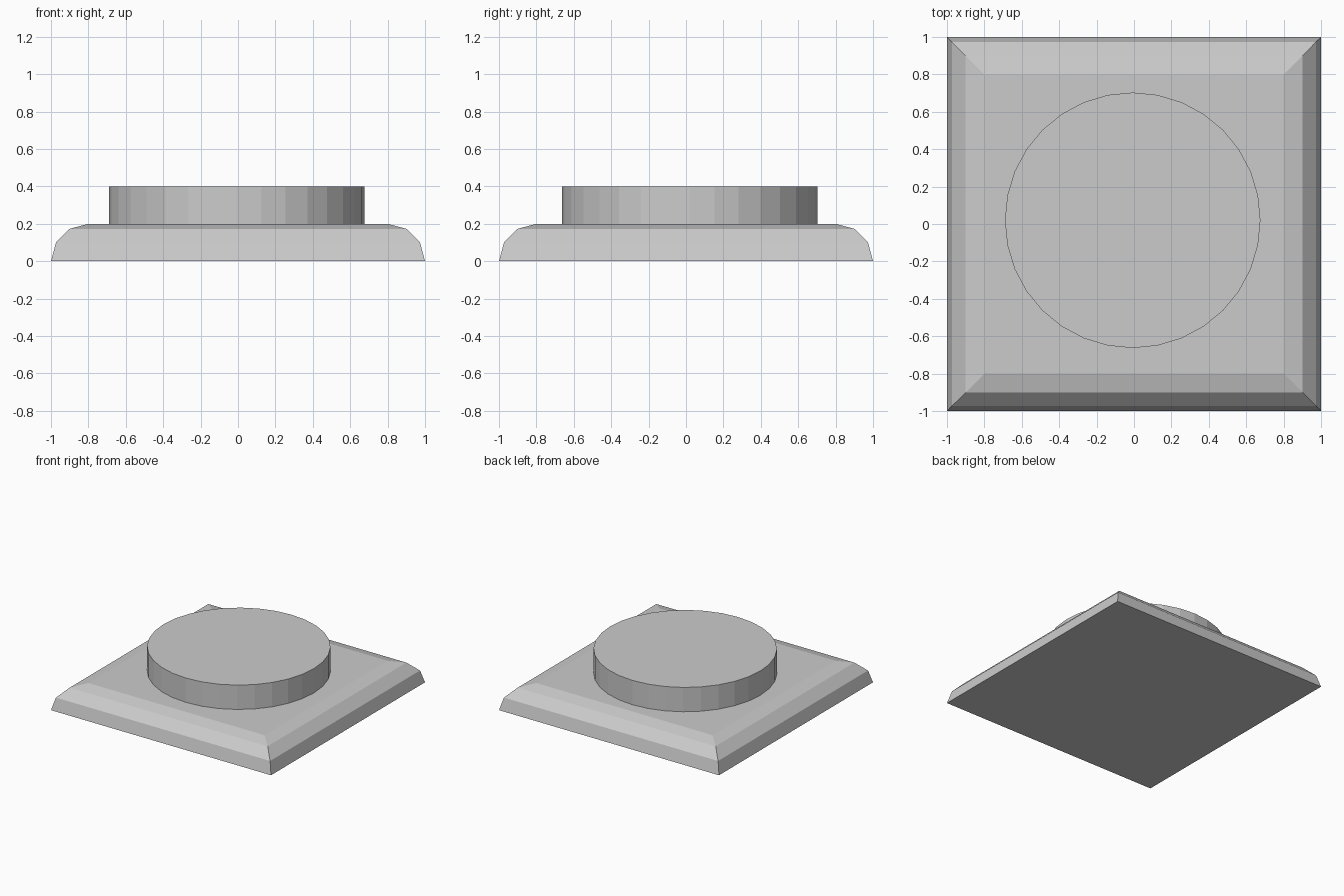
import bpy, bmesh, math

if "Cube" in bpy.data.objects:
    bpy.data.objects.remove(bpy.data.objects["Cube"])


def add_object(name, bm):
    bmesh.ops.recalc_face_normals(bm, faces=bm.faces)
    mesh = bpy.data.meshes.new(name)
    bm.to_mesh(mesh)
    bm.free()
    obj = bpy.data.objects.new(name, mesh)
    bpy.context.collection.objects.link(obj)
    return obj


def stacked_rings(name, sides, levels, centre=(0, 0), turn=0.0):
    """Solid from regular polygon rings; levels are (radius, z)."""
    bm = bmesh.new()
    rings = []
    for radius, z in levels:
        rings.append([bm.verts.new((
            centre[0] + radius * math.cos(turn + 2 * math.pi * i / sides),
            centre[1] + radius * math.sin(turn + 2 * math.pi * i / sides),
            z)) for i in range(sides)])
    for low, high in zip(rings, rings[1:]):
        for i in range(sides):
            j = (i + 1) % sides
            bm.faces.new((low[i], low[j], high[j], high[i]))
    bm.faces.new(rings[0][::-1])
    bm.faces.new(rings[-1])
    return add_object(name, bm)


# Square plinth with a three-step rounded edge
rounding = 0.2
levels = []
for step in range(4):
    a = math.radians(30 * step)
    half = 1 - rounding + rounding * math.cos(a)
    levels.append((half * math.sqrt(2), rounding * math.sin(a)))
stacked_rings("square_base", 4, levels, turn=math.pi / 4)

# Faceted round disc, slightly off centre
stacked_rings("round_disc", 32, [(0.683, 0.2), (0.683, 0.4)], centre=(-0.007, 0.02))
